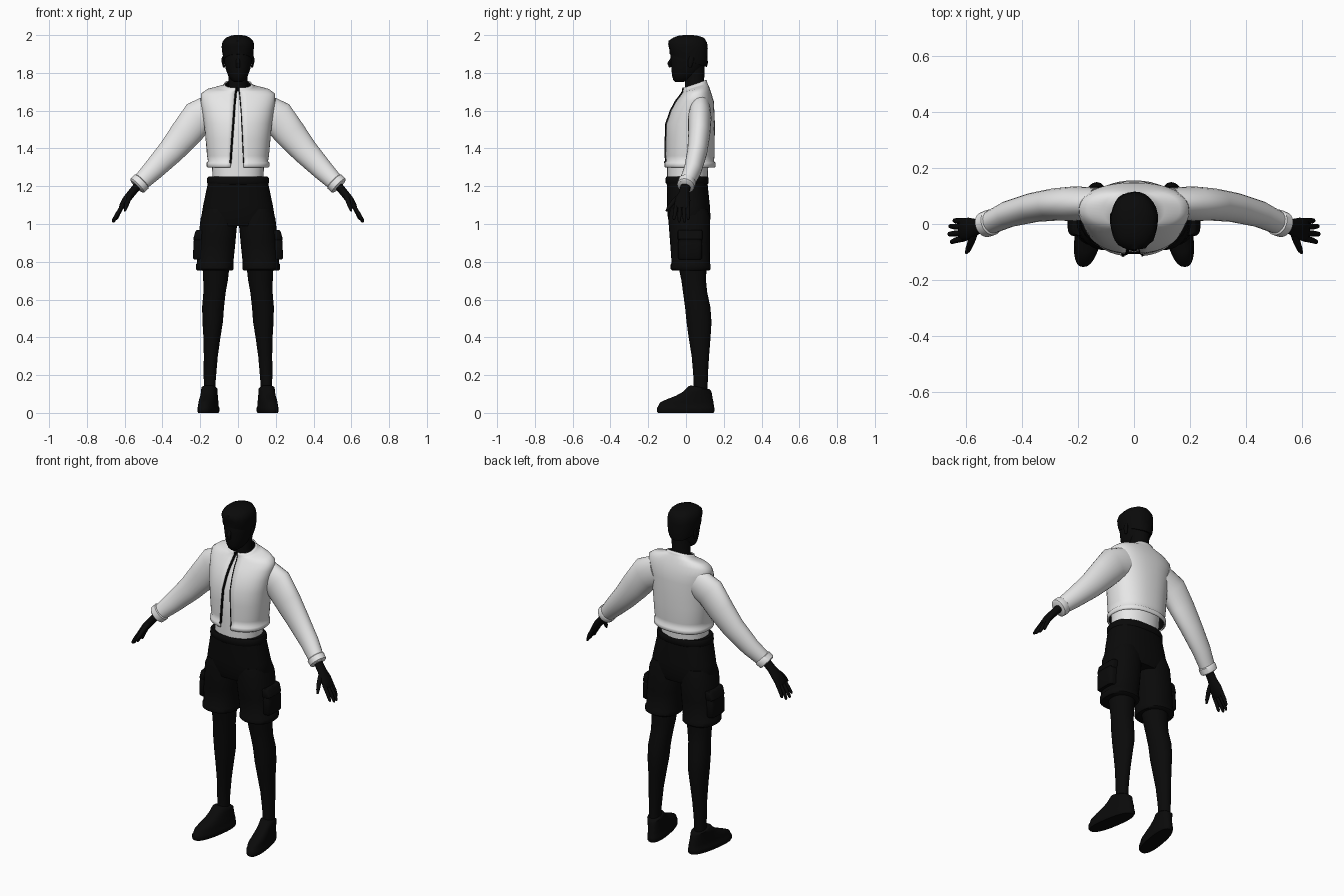
import bpy, math, random
from mathutils import Vector

random.seed(4)
SEG = 28


def material(name, value):
    m = bpy.data.materials.new(name)
    m.diffuse_color = (value, value, value, 1)
    return m


WHITE = material("white_cloth", 0.8)
BLACK = material("black", 0.003)


def mesh_object(name, verts, faces, mats, mirror=False, angle=45):
    me = bpy.data.meshes.new(name)
    me.from_pydata([tuple(v) for v in verts], [], faces)
    for m in mats:
        me.materials.append(m)
    ob = bpy.data.objects.new(name, me)
    bpy.context.collection.objects.link(ob)
    bpy.ops.object.select_all(action='DESELECT')
    ob.select_set(True)
    bpy.context.view_layer.objects.active = ob
    bpy.ops.object.shade_smooth_by_angle(angle=math.radians(angle))
    if mirror:
        ob.modifiers.new("mirror", 'MIRROR')
    return ob


def skin(name, rings, mats, closed=True, mirror=False, angle=45):
    """Join equal-sized rings of points into one surface."""
    n = len(rings[0])
    verts = [p for r in rings for p in r]
    faces = []
    for i in range(len(rings) - 1):
        for j in range(n if closed else n - 1):
            k = (j + 1) % n
            faces.append((i*n + j, i*n + k, (i+1)*n + k, (i+1)*n + j))
    if closed:
        faces.append(tuple(reversed(range(n))))
        faces.append(tuple(range((len(rings) - 1)*n, len(rings)*n)))
    return mesh_object(name, verts, faces, mats, mirror, angle)


def oval(t, rx, ry, p):
    c, s = math.cos(t), math.sin(t)
    return (rx*math.copysign(abs(c)**(2/p), c), ry*math.copysign(abs(s)**(2/p), s))


def loft(name, rows, mat, p=2.0, mirror=False, shear=0.0, jitter=0.0):
    """Rows of (z, cx, cy, rx, ry, tilt), bottom to top."""
    rings = []
    for z, cx, cy, rx, ry, *tilt in rows:
        ring = []
        for j in range(SEG):
            x, y = oval(math.tau*j/SEG, rx, ry, p)
            k = 1 + random.uniform(-jitter, jitter)
            zz = z + (tilt[0]*y if tilt else 0)
            ring.append((cx + x*k - shear*(cy + y - .08), cy + y*k, zz))
        rings.append(ring)
    return skin(name, rings, [mat], mirror=mirror)


def sweep(name, rows, mat, n=16, mirror=True):
    """Rows of (x, y, z, radius along y, radius across)."""
    pts = [Vector(r[:3]) for r in rows]
    rings = []
    for i, r in enumerate(rows):
        t = Vector()
        if i > 0:
            t += (pts[i] - pts[i-1]).normalized()
        if i < len(pts) - 1:
            t += (pts[i+1] - pts[i]).normalized()
        t.normalize()
        side = (Vector((0, 1, 0)) - t*t.y).normalized()
        up = t.cross(side)
        rings.append([pts[i] + side*r[3]*math.cos(math.tau*j/n)
                      + up*r[4]*math.sin(math.tau*j/n) for j in range(n)])
    return skin(name, rings, [mat], mirror=mirror)


# Head, neck, face details and hair
loft("neck", [(1.66, 0, .05, .06, .055), (1.74, 0, .045, .05, .05),
              (1.85, 0, .045, .053, .055)], BLACK)
loft("head", [(1.752, 0, -.035, .02, .022), (1.762, 0, -.025, .036, .042),
              (1.785, 0, -.008, .052, .066), (1.82, 0, .005, .065, .082),
              (1.86, 0, .012, .073, .092), (1.92, 0, .012, .077, .096),
              (1.97, 0, .012, .06, .075)], BLACK, p=2.2)
sweep("nose", [(0, -.068, 1.885, .008, .007), (0, -.088, 1.85, .011, .012),
               (0, -.082, 1.83, .008, .01)], BLACK, 8, mirror=False)
sweep("ear", [(.074, .02, 1.83, .008, .006), (.08, .025, 1.86, .016, .007),
              (.08, .03, 1.885, .012, .006)], BLACK, 10)
loft("hair", [(1.865, 0, .012, .076, .097, -.35), (1.89, 0, .012, .081, .102, -.35),
              (1.915, 0, .01, .083, .104, -.25), (1.94, 0, .01, .085, .105, -.12),
              (1.965, 0, .01, .081, .1, -.05), (1.985, 0, .012, .066, .083),
              (1.996, 0, .012, .042, .055), (2.0, 0, .012, .02, .025)],
     BLACK, p=2.2, jitter=.025)

# Undershirt
loft("undershirt", [(1.22, 0, .008, .135, .108), (1.27, 0, .008, .136, .108),
                    (1.36, 0, .012, .14, .11), (1.5, 0, .02, .145, .115),
                    (1.6, 0, .037, .14, .095), (1.67, 0, .048, .1, .062),
                    (1.705, 0, .048, .055, .052)], WHITE, p=2.2)

# Open jacket: z, cy, rx, ry, tilt, left edge, right edge
jacket_rows = [
    (1.298, .02, .160, .130, 0, .040, .030), (1.304, .02, .166, .136, 0, .040, .030),
    (1.324, .02, .166, .136, 0, .039, .030), (1.332, .02, .159, .128, 0, .039, .029),
    (1.36, .021, .164, .130, 0, .037, .028), (1.45, .022, .172, .130, 0, .031, .024),
    (1.53, .024, .180, .129, 0, .025, .020), (1.60, .035, .190, .115, 0, .020, .016),
    (1.65, .047, .198, .100, 0, .016, .012), (1.69, .053, .196, .080, .08, .013, .009),
    (1.712, .053, .165, .070, .18, .011, .007), (1.722, .05, .110, .066, .28, .010, .006),
    (1.728, .048, .080, .064, .34, .009, .005), (1.742, .048, .074, .061, .34, .009, .005)]
P = 2.3
rings = []
for z, cy, rx, ry, tilt, left, right in jacket_rows:
    a0 = -math.pi/2 + math.asin((right/rx)**(P/2))
    a1 = 1.5*math.pi - math.asin((left/rx)**(P/2))
    ring = []
    for j in range(41):
        x, y = oval(a0 + (a1 - a0)*j/40, rx, ry, P)
        ring.append((x, cy + y, z + tilt*y))
    rings.append(ring)
jacket = skin("jacket", rings, [WHITE, BLACK], closed=False, angle=60)
solid = jacket.modifiers.new("cloth_thickness", 'SOLIDIFY')
solid.thickness = .008
solid.offset = -1
solid.material_offset = 1
# Zip along both front edges
for name, j, r in (("zip_left", 40, .006), ("zip_right", 0, .0025)):
    sweep(name, [(*ring[j], r, r) for ring in rings[2:]], BLACK, 6, mirror=False)

# Sleeves and cuffs
sweep("sleeve", [(.13, .075, 1.60, .055, .09), (.212, .073, 1.562, .062, .093),
                 (.28, .07, 1.475, .058, .083), (.355, .06, 1.385, .053, .07),
                 (.45, .035, 1.285, .047, .056), (.525, 0, 1.21, .04, .044)], WHITE, 24)
sweep("cuff", [(.507, .007, 1.228, .042, .045), (.511, .006, 1.224, .047, .052),
               (.533, -.002, 1.203, .046, .051), (.537, -.003, 1.199, .038, .044)], WHITE, 24)

# Hands
sweep("palm", [(.525, 0, 1.21, .026, .022), (.562, -.01, 1.165, .028, .021),
               (.59, -.017, 1.13, .04, .021), (.613, -.021, 1.095, .042, .017),
               (.62, -.022, 1.082, .036, .011)], BLACK)
for i, (b, tip, x, z) in enumerate([(.01, .012, .645, 1.022), (-.011, -.008, .66, 1.008),
                                    (-.032, -.036, .664, 1.010), (-.052, -.064, .655, 1.022)]):
    sweep(f"finger_{i + 1}", [(.608, b, 1.102, .011, .011),
                              ((.62 + x)/2, (b + tip)/2, (1.09 + z)/2, .0105, .0105),
                              (x - .003, tip, z + .008, .008, .008),
                              (x, tip, z, .004, .004)], BLACK, 10)
sweep("thumb", [(.57, -.025, 1.155, .014, .014), (.583, -.065, 1.12, .013, .013),
                (.594, -.092, 1.087, .01, .01), (.60, -.104, 1.068, .005, .005)], BLACK, 10)

# Shorts
loft("shorts_seat", [(.99, 0, .018, .17, .1), (1.03, 0, .017, .196, .113),
                     (1.1, 0, .013, .184, .113), (1.215, 0, .006, .16, .108)], BLACK, p=2.4)
loft("waistband", [(1.21, 0, .006, .158, .108), (1.218, 0, .006, .164, .114),
                   (1.243, 0, .006, .163, .114), (1.252, 0, .006, .156, .108)], BLACK, p=2.3)
loft("shorts_leg", [(.755, .123, .025, .094, .098), (.762, .123, .025, .1, .106),
                    (.785, .123, .025, .1, .106), (.793, .121, .025, .096, .101),
                    (.9, .113, .022, .099, .106), (1.03, .1, .017, .098, .111),
                    (1.08, .095, .015, .085, .1)], BLACK, p=2.3, mirror=True)
loft("cargo_pocket", [(.812, .19, .022, .042, .058), (.82, .192, .022, .046, .064),
                      (.9, .19, .022, .046, .064), (.915, .19, .022, .044, .062),
                      (.92, .189, .022, .048, .066), (.96, .184, .022, .042, .066),
                      (.968, .182, .022, .036, .062)], BLACK, p=5, mirror=True)

# Legs
loft("leg", [(.08, .15, .078, .031, .037), (.16, .15, .078, .031, .037),
             (.22, .148, .077, .034, .04), (.3, .144, .076, .037, .046),
             (.4, .138, .072, .045, .058), (.48, .134, .069, .054, .066),
             (.56, .132, .062, .058, .067), (.64, .124, .048, .059, .064),
             (.7, .119, .041, .065, .065), (.82, .115, .03, .075, .08)],
     BLACK, p=2.1, mirror=True)

# Shoes, toes turned out
loft("shoe", [(0, .144, -.002, .046, .147), (.008, .144, -.002, .05, .152),
              (.028, .144, -.002, .05, .152), (.034, .144, .0, .047, .148),
              (.055, .144, .004, .046, .142), (.072, .146, .02, .044, .122),
              (.09, .147, .042, .042, .097), (.112, .149, .06, .041, .075),
              (.13, .15, .073, .041, .058, -.2), (.136, .15, .074, .035, .048, -.2)],
     BLACK, p=2.4, mirror=True, shear=.16)
